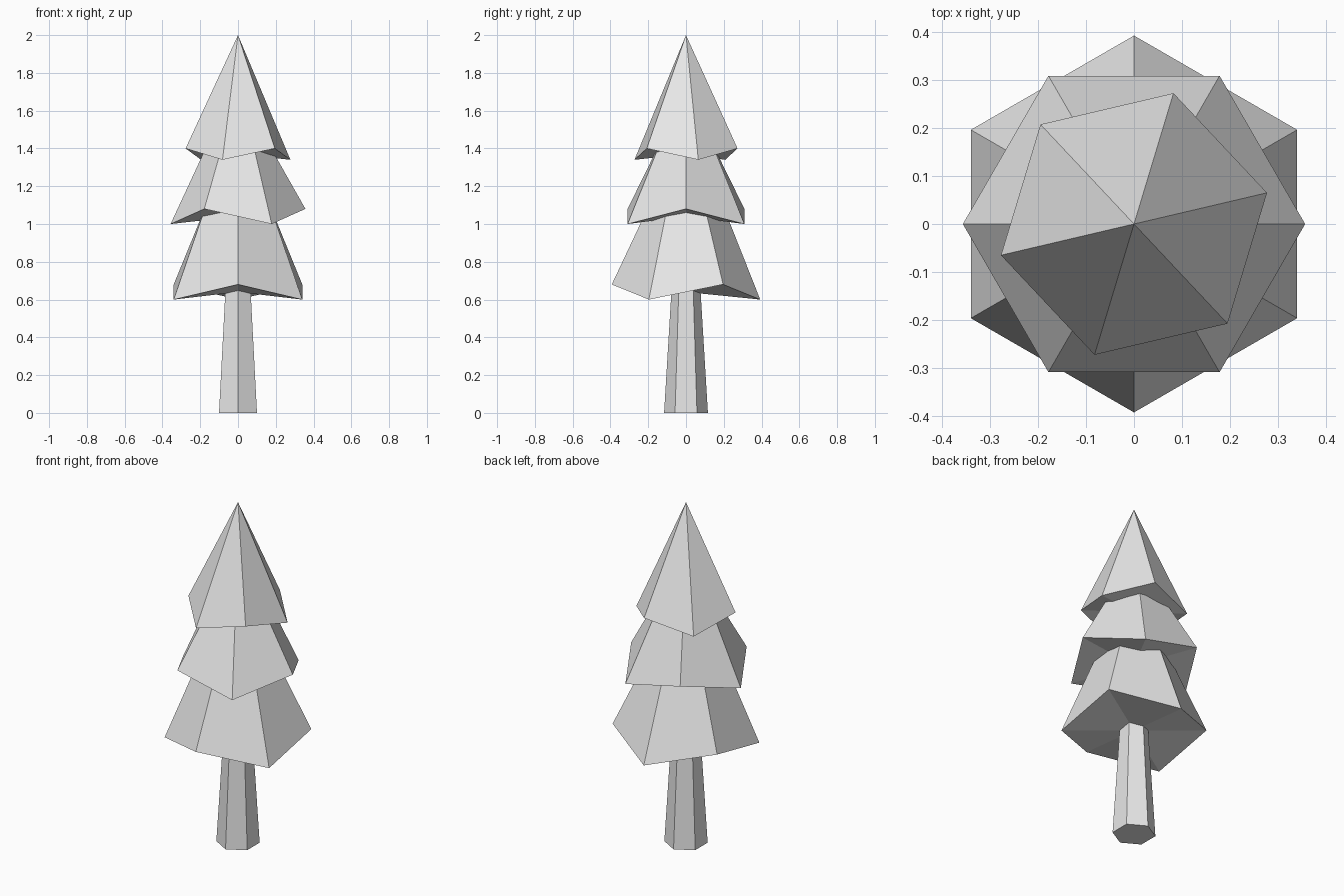
import bpy, bmesh, math

if "Cube" in bpy.data.objects:
    bpy.data.objects.remove(bpy.data.objects["Cube"])

grey = bpy.data.materials.new("light_grey")
grey.diffuse_color = (0.8, 0.8, 0.8, 1)
grey.use_nodes = True
grey.node_tree.nodes["Principled BSDF"].inputs["Base Color"].default_value = grey.diffuse_color


def ring(bm, radius, start, heights):
    """Six points around the z axis, alternating between two heights."""
    pts = []
    for i in range(6):
        a = math.radians(start + 60 * i)
        pts.append(bm.verts.new((radius * math.cos(a), radius * math.sin(a), heights[i % 2])))
    return pts


def hex_part(name, r_low, low, r_top, top, start):
    """Six-sided part with a zigzag lower rim; r_top = 0 gives a point."""
    bm = bmesh.new()
    lower = ring(bm, r_low, start, low)
    base = bm.verts.new((0, 0, sum(low) / 2))
    peak = bm.verts.new((0, 0, top))
    upper = ring(bm, r_top, start, (top, top)) if r_top else None
    for i in range(6):
        j = (i + 1) % 6
        bm.faces.new((base, lower[j], lower[i]))
        if upper:
            bm.faces.new((lower[i], lower[j], upper[j], upper[i]))
            bm.faces.new((upper[i], upper[j], peak))
        else:
            bm.faces.new((lower[i], lower[j], peak))
    bmesh.ops.recalc_face_normals(bm, faces=bm.faces)
    mesh = bpy.data.meshes.new(name)
    bm.to_mesh(mesh)
    bm.free()
    mesh.materials.append(grey)
    obj = bpy.data.objects.new(name, mesh)
    bpy.context.collection.objects.link(obj)
    return obj


# Tapered trunk
hex_part("trunk", 0.116, (0, 0), 0.075, 0.68, 30)

# Three overlapping foliage tiers, each turned against the one below
hex_part("lower_foliage", 0.393, (0.68, 0.60), 0.195, 1.10, 30)
hex_part("middle_foliage", 0.357, (1.08, 1.00), 0.153, 1.44, 0)
hex_part("top_foliage", 0.285, (1.34, 1.40), 0, 2.0, 13.2)
